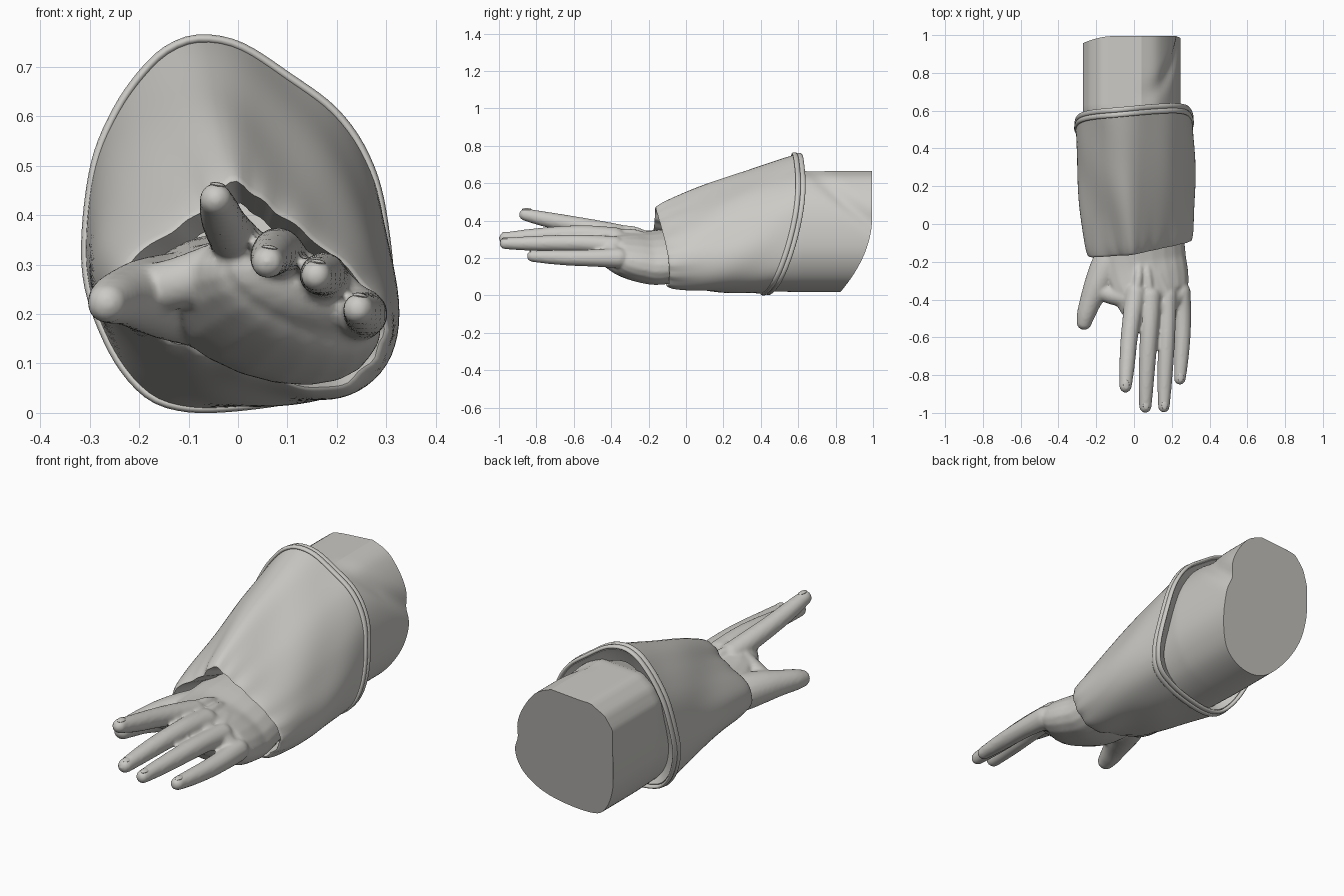
import bpy, bmesh, math
from mathutils import Vector, Matrix

cube = bpy.data.objects.get("Cube")
if cube:
    bpy.data.objects.remove(cube)

clay = bpy.data.materials.new("warm_grey")
clay.use_nodes = True
COLOUR = (0.60, 0.59, 0.56, 1)
clay.diffuse_color = COLOUR
clay.node_tree.nodes["Principled BSDF"].inputs["Base Color"].default_value = COLOUR
N = 96


def spline(pts, count, closed=False):
    """Catmull-Rom samples through tuples of any length."""
    n, out = len(pts), []
    spans = n if closed else n - 1
    pick = (lambda i: pts[i % n]) if closed else (lambda i: pts[min(max(i, 0), n - 1)])
    for k in range(count):
        u = k * spans / (count if closed else count - 1)
        i = min(int(u), spans - 1)
        t = u - i
        out.append([0.5 * (2 * b + (c - a) * t + (2 * a - 5 * b + 4 * c - d) * t * t
                           + (3 * b - a - 3 * c + d) * t ** 3)
                    for a, b, c, d in zip(pick(i - 1), pick(i), pick(i + 1), pick(i + 2))])
    return out


def even_loop(pts, count):
    """Points at equal spacing round a closed outline."""
    ring = [Vector(p) for p in pts]
    ring.append(ring[0])
    lengths = [(b - a).length for a, b in zip(ring, ring[1:])]
    total, out, seg, start = sum(lengths), [], 0, 0.0
    for k in range(count):
        d = total * k / count
        while seg < len(lengths) - 1 and d > start + lengths[seg]:
            start += lengths[seg]
            seg += 1
        out.append(ring[seg].lerp(ring[seg + 1], (d - start) / lengths[seg]))
    return out


def finish(name, bm, angle):
    bmesh.ops.recalc_face_normals(bm, faces=bm.faces)
    mesh = bpy.data.meshes.new(name)
    bm.to_mesh(mesh)
    bm.free()
    mesh.materials.append(clay)
    mesh.shade_smooth()
    mesh.set_sharp_from_angle(angle=math.radians(angle))
    obj = bpy.data.objects.new(name, mesh)
    bpy.context.collection.objects.link(obj)
    return obj


def bridge(bm, rings):
    loops = [[bm.verts.new(p) for p in r] for r in rings]
    for a, b in zip(loops, loops[1:]):
        for i in range(len(a)):
            j = (i + 1) % len(a)
            bm.faces.new((a[i], a[j], b[j], b[i]))
    return loops


def loft(name, rings, cap_end=False, angle=60):
    bm = bmesh.new()
    loops = bridge(bm, rings)
    if cap_end:
        bm.faces.new(loops[-1])
    return finish(name, bm, angle)


# Sleeve: lofted from the slanted wrist opening to the wide slanted rim
opening = [(-.02, .485), (.06, .44), (.15, .37), (.25, .28), (.31, .19), (.29, .1), (.2, .035),
           (.08, .055), (-.05, .1), (-.16, .14), (-.24, .2), (-.25, .28), (-.2, .34), (-.1, .41)]
rim = [(-.06, .766), (.01, .748), (.1, .69), (.2, .615), (.265, .52), (.3, .4), (.316, .2), (.275, .085),
       (.16, .03), (0, .003), (-.12, .003), (-.2, .04), (-.27, .14), (-.315, .29), (-.3, .49),
       (-.25, .62), (-.18, .715), (-.12, .757)]
hub = Vector((0, .38))


def rim_y(x, z):
    t = z / .76
    return .43 + .36 * t - .19 * t * t + .09 * x


front = [Vector((p.x, -.115 - .09 * p.y + .13 * p.x, p.y))
         for p in even_loop(spline(opening, 200, True), N)]
back = []
for p in even_loop(spline(rim, 200, True), N):
    q = hub + (p - hub) * .975
    back.append(Vector((q.x, rim_y(q.x, q.y), q.y)))

rings = []
STEPS = 30
for s in range(STEPS + 1):
    t = (s / STEPS) ** 1.3
    ring = []
    for i, (f, b) in enumerate(zip(front, back)):
        p = f.lerp(b, t)
        out = Vector((p.x - .01, 0, p.z - .32)).normalized()
        a = math.tau * i / N
        swell = max(0, math.sin(math.pi * t))
        gather = .0035 * math.sin(17 * a + 2 * math.sin(3 * a)) * math.exp(-t * 9)
        fold = .004 * math.sin(5 * a + 7 * t) * swell
        ring.append(p + out * (.014 * swell + gather + fold - .012 * math.exp(-t * 25)))
    rings.append(ring)


def shrink(ring, k, dy):
    mid = sum(ring, Vector((0, 0, 0))) / len(ring)
    return [Vector((mid.x + (p.x - mid.x) * k, p.y + dy, mid.z + (p.z - mid.z) * k)) for p in ring]


# Turned-in hems at both ends
hem_front = [shrink(rings[0], k, dy) for k, dy in ((.78, .12), (.9, .04), (.97, -.003))]
hem_back = [shrink(back, k, dy) for k, dy in ((.96, .012), (.9, 0), (.78, -.02))]
loft("sleeve", hem_front + rings + hem_back)

# Double piping round the rim
for label, dy, size in (("front_piping", -.014, 1.0), ("back_piping", .012, .993)):
    path = shrink(back, size, dy)
    tube = []
    for i, p in enumerate(path):
        along = (path[(i + 1) % N] - path[i - 1]).normalized()
        side = along.cross(Vector((0, 1, 0))).normalized()
        up = side.cross(along)
        tube.append([p + side * .009 * math.cos(a) + up * .014 * math.sin(a)
                     for a in (math.tau * k / 10 for k in range(10))])
    loft(label, tube + [tube[0]])

# Upper arm: flat panels on the upper left, rounded elsewhere, curved cut end, diagonal fold
rounded = [(.04, .665), (.13, .62), (.21, .5), (.245, .35), (.235, .2), (.16, .08), (.03, .025),
           (-.1, .03), (-.19, .11), (-.25, .23), (-.27, .36)]
panels = [(-.27, .53), (-.235, .6), (-.17, .65)]
section = even_loop(spline(rounded, 120) + panels, N)
arm_rings = []
for s in range(25):
    t = s / 24
    ring = []
    for p in section:
        end = .995 - 1.05 * max(0, .42 - p.y) ** 2 - 1.3 * max(0, -.1 - p.x) ** 2
        y = .43 + (end - .43) * t
        d = (p.y - .6) + .85 * (y - .74)
        dent = .075 * math.exp(-(d / .05) ** 2) * min(1, max(0, p.x * 9)) * min(1, max(0, (y - .62) * 5))
        tuck = max(0, .6 - y) * p.y * 1.8
        q = p + (Vector((0, .34)) - p) * (dent + tuck)
        ring.append(Vector((q.x, y, q.y)))
    arm_rings.append(ring)
loft("upper_arm", arm_rings, cap_end=True, angle=22)

# Hand: round-ended limbs fused into one skin
hand = bmesh.new()


def limb(pts, count, roll=0.0):
    """Elliptical tube through (x, y, z, half width, half height) points, domed at both ends."""
    samples = spline(pts, count)
    centres = [Vector(s[:3]) for s in samples]
    sections = []
    for i, (c, s) in enumerate(zip(centres, samples)):
        along = (centres[min(i + 1, count - 1)] - centres[max(i - 1, 0)]).normalized()
        sections.append((c, along, s[3], s[4]))
    domes = []
    for (c, along, w, h), sign in ((sections[0], -1), (sections[-1], 1)):
        domes.append([(c + along * sign * min(w, h) * math.sin(a), along, w * math.cos(a), h * math.cos(a))
                      for a in (math.radians(d) for d in (20, 40, 60, 75, 85))])
    result = []
    for c, along, w, h in domes[0][::-1] + sections + domes[1]:
        side = Vector((0, 0, 1)).cross(along).normalized()
        up = along.cross(side)
        turn = Matrix.Rotation(roll, 3, 'Y')
        result.append([c + turn @ (side * w * math.cos(a) + up * h * math.sin(a))
                       for a in (math.tau * k / 20 for k in range(20))])
    loops = bridge(hand, result)
    hand.faces.new(loops[0])
    hand.faces.new(loops[-1])


def round_limb(pts, count):
    limb([(x, y, z, r, r) for x, y, z, r in pts], count)


TILT = math.radians(20)
limb([(.035, .1, .225, .21, .125), (.045, -.08, .21, .23, .132), (.055, -.2, .202, .233, .13),
      (.08, -.3, .215, .225, .122), (.105, -.39, .235, .203, .102), (.122, -.43, .25, .18, .075)], 24, TILT)

fingers = {
    "index": [(.01, -.36, .325, .056), (-.012, -.5, .358, .049), (-.027, -.62, .382, .045),
              (-.037, -.75, .407, .041), (-.045, -.86, .432, .033)],
    "middle": [(.085, -.38, .305, .06), (.082, -.53, .325, .05), (.074, -.67, .325, .046),
               (.065, -.83, .315, .041), (.06, -.967, .305, .033)],
    "ring": [(.175, -.38, .265, .053), (.175, -.53, .278, .046), (.17, -.67, .28, .044),
             (.163, -.83, .278, .039), (.158, -.967, .278, .031)],
    "little": [(.245, -.36, .2, .055), (.256, -.48, .2, .047), (.256, -.6, .201, .043),
               (.25, -.72, .205, .038), (.243, -.82, .21, .031)],
}
for label, pts in fingers.items():
    round_limb(pts, 24)
    # Tendon running back to the wrist
    x, y, z, r = pts[0]
    round_limb([(x, y, z + .025, .026), (.6 * x + .02, -.26, .7 * z + .115, .022),
                (.4 * x + .02, -.12, .28, .012)], 12)
    # Fingernail
    x, y, z, r = pts[-1]
    nail = bmesh.new()
    place = (Matrix.Translation((x + .004, y + .008, z + r * .86)) @ Matrix.Rotation(TILT * .5, 4, 'Y')
             @ Matrix.Diagonal((r * .5, .026, .006, 1)))
    bmesh.ops.create_uvsphere(nail, u_segments=16, v_segments=8, radius=1, matrix=place)
    finish(label + "_fingernail", nail, 60)

# Thumb with its mound, and the web joining it to the palm
round_limb([(-.07, -.12, .23, .1), (-.14, -.22, .235, .088), (-.19, -.32, .238, .074),
            (-.23, -.41, .235, .058), (-.254, -.48, .228, .049), (-.264, -.52, .222, .041)], 24)
round_limb([(-.2, -.34, .25, .05), (-.13, -.37, .26, .052), (-.04, -.39, .29, .055)], 10)

skin = finish("hand", hand, 60)
remesh = skin.modifiers.new("fuse", 'REMESH')
remesh.mode = 'VOXEL'
remesh.voxel_size = .009
remesh.use_smooth_shade = True
relax = skin.modifiers.new("relax", 'SMOOTH')
relax.factor = .5
relax.iterations = 4
